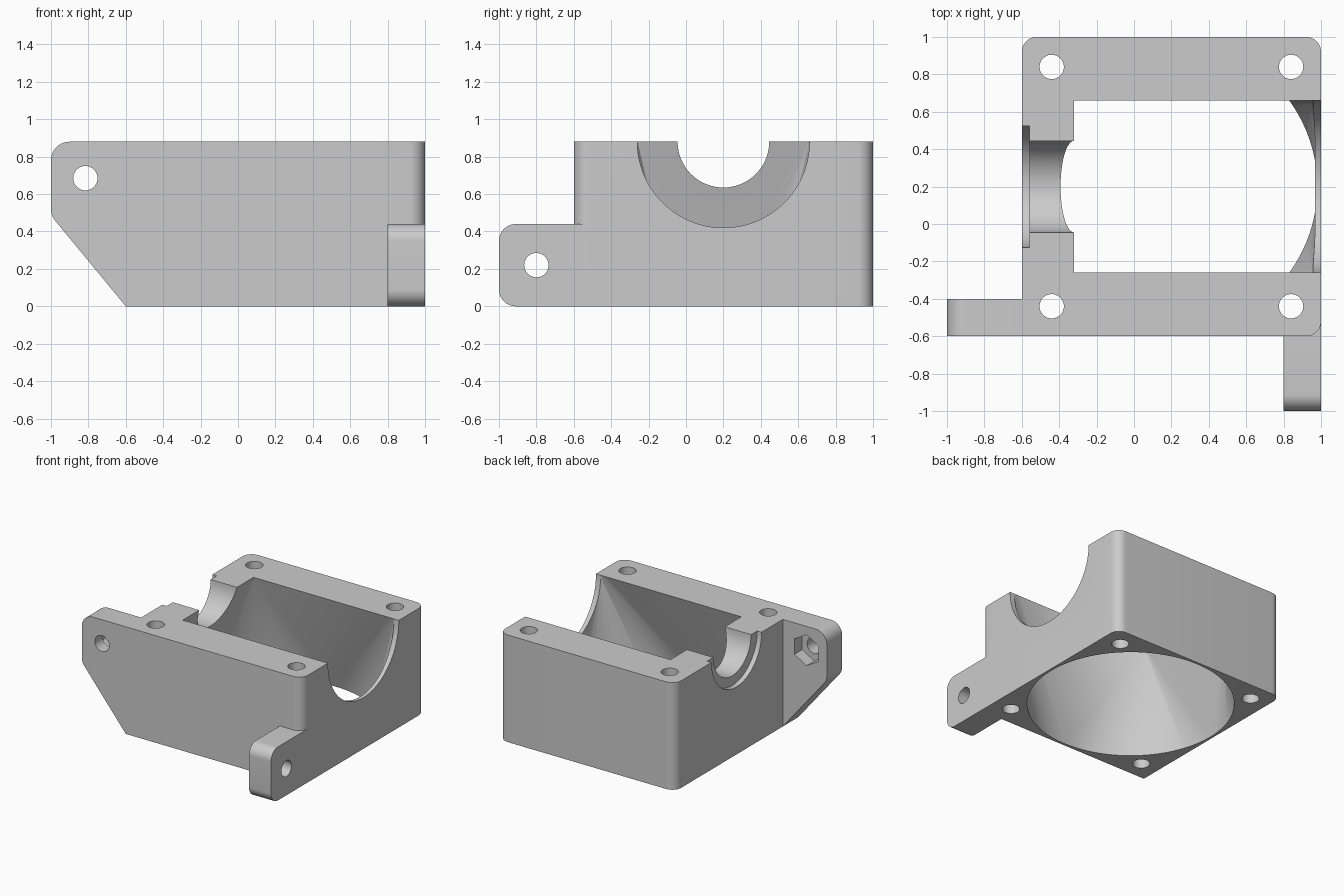
import bpy, bmesh
from math import sin, cos, tan, pi
from mathutils import Vector

if "Cube" in bpy.data.objects:
    bpy.data.objects.remove(bpy.data.objects["Cube"], do_unlink=True)

C = 0.2          # fan centre in x and y
TOP = 0.88       # height of the housing
BOLT = 0.065     # bolt hole radius

grey = bpy.data.materials.new("plain grey")
grey.use_nodes = True
grey.diffuse_color = (0.6, 0.6, 0.6, 1)
grey.node_tree.nodes["Principled BSDF"].inputs["Base Color"].default_value = (0.6, 0.6, 0.6, 1)


def add_object(name, bm):
    bmesh.ops.recalc_face_normals(bm, faces=bm.faces)
    mesh = bpy.data.meshes.new(name)
    bm.to_mesh(mesh)
    bm.free()
    mesh.materials.append(grey)
    obj = bpy.data.objects.new(name, mesh)
    bpy.context.collection.objects.link(obj)
    return obj


def rounded(corners, steps=10):
    """Outline from (u, v, fillet radius) corners."""
    out = []
    for i, (u, v, r) in enumerate(corners):
        p = Vector((u, v))
        if r == 0:
            out.append(p)
            continue
        a = (Vector(corners[i - 1][:2]) - p).normalized()
        b = (Vector(corners[(i + 1) % len(corners)][:2]) - p).normalized()
        half = a.angle(b) / 2
        centre = p + (a + b).normalized() * (r / sin(half))
        start = (p + a * (r / tan(half)) - centre).normalized()
        end = (p + b * (r / tan(half)) - centre).normalized()
        out += [centre + start.slerp(end, k / steps) * r for k in range(steps + 1)]
    return out


def ring(u, v, r, n=48, turn=0.0):
    return [Vector((u + r * cos(turn + 2 * pi * k / n), v + r * sin(turn + 2 * pi * k / n)))
            for k in range(n)]


def place(p, axis, d):
    """Outline point to 3D, with d along the axis."""
    return {"x": (d, p[0], p[1]), "y": (p[0], d, p[1]), "z": (p[0], p[1], d)}[axis]


def prism(name, outline, axis, lo, hi):
    bm = bmesh.new()
    a = [bm.verts.new(place(p, axis, lo)) for p in outline]
    b = [bm.verts.new(place(p, axis, hi)) for p in outline]
    bm.faces.new(a)
    bm.faces.new(b)
    for i in range(len(a)):
        j = (i + 1) % len(a)
        bm.faces.new((a[i], a[j], b[j], b[i]))
    return add_object(name, bm)


def duct_cutter():
    """Hull from the round fan inlet to the lower half of the motor cylinder."""
    bm = bmesh.new()
    for p in ring(C, C, 0.78, 96):
        bm.verts.new(place(p, "z", -0.002))
    for p in ring(C, TOP, 0.46, 96):
        for x in (-0.32, 0.957):
            bm.verts.new(place((p[0], min(p[1], TOP + 0.002)), "x", x))
    bmesh.ops.remove_doubles(bm, verts=bm.verts, dist=0.0001)
    bmesh.ops.convex_hull(bm, input=bm.verts)
    # drop the points the hull left inside its flat lid
    bmesh.ops.delete(bm, geom=[v for v in bm.verts if not v.link_faces], context="VERTS")
    return add_object("duct_cutter", bm)


def combine(target, tool, operation):
    mod = target.modifiers.new("combine", "BOOLEAN")
    mod.object, mod.operation, mod.solver = tool, operation, "EXACT"
    deps = bpy.context.evaluated_depsgraph_get()
    mesh = bpy.data.meshes.new_from_object(target.evaluated_get(deps))
    target.modifiers.clear()
    target.data = mesh
    bpy.data.objects.remove(tool, do_unlink=True)


# Main housing block
housing = prism("fan_duct_housing", rounded([
    (-0.6, -0.6, 0), (1, -0.6, 0.08), (1, 1, 0.08), (-0.6, 1, 0.08)]), "z", 0, TOP)

# Front plate ear and low side tab
combine(housing, prism("front_ear", rounded([
    (-0.5, 0, 0), (-0.5, TOP, 0), (-1, TOP, 0.1), (-1, 0.485, 0.1), (-0.6, 0, 0)]),
    "y", -0.6, -0.4), "UNION")
combine(housing, prism("side_tab", rounded([
    (-1, 0, 0.09), (-0.5, 0, 0), (-0.5, 0.44, 0), (-1, 0.44, 0.09)]),
    "x", 0.8, 1), "UNION")

# Duct, motor opening, shaft seat and its shallow rim
cutters = [
    duct_cutter(),
    prism("motor_opening", ring(C, TOP, 0.46, 96), "x", 0.9, 1.1),
    prism("shaft_seat", ring(C, TOP, 0.245, 64), "x", -0.7, 0),
    prism("shaft_rim", ring(C, TOP, 0.325, 64), "x", -0.7, -0.56),
]

# Fan screw holes
for x in (-0.44, 0.84):
    for y in (-0.44, 0.84):
        cutters.append(prism("screw_hole", ring(x, y, BOLT), "z", -0.1, 1))

# Hinge bolt holes and the nut pocket
cutters += [
    prism("ear_hole", ring(-0.816, 0.685, BOLT), "y", -0.7, -0.3),
    prism("nut_pocket", ring(-0.816, 0.685, 0.127, 6, pi / 2), "y", -0.5, -0.3),
    prism("tab_hole", ring(-0.8, 0.22, BOLT), "x", 0.7, 1.1),
]
for cutter in cutters:
    combine(housing, cutter, "DIFFERENCE")

# Smooth the rounded surfaces, keep the edges sharp
bpy.ops.object.select_all(action="DESELECT")
housing.select_set(True)
bpy.context.view_layer.objects.active = housing
bpy.ops.object.shade_smooth_by_angle(angle=pi / 6)
